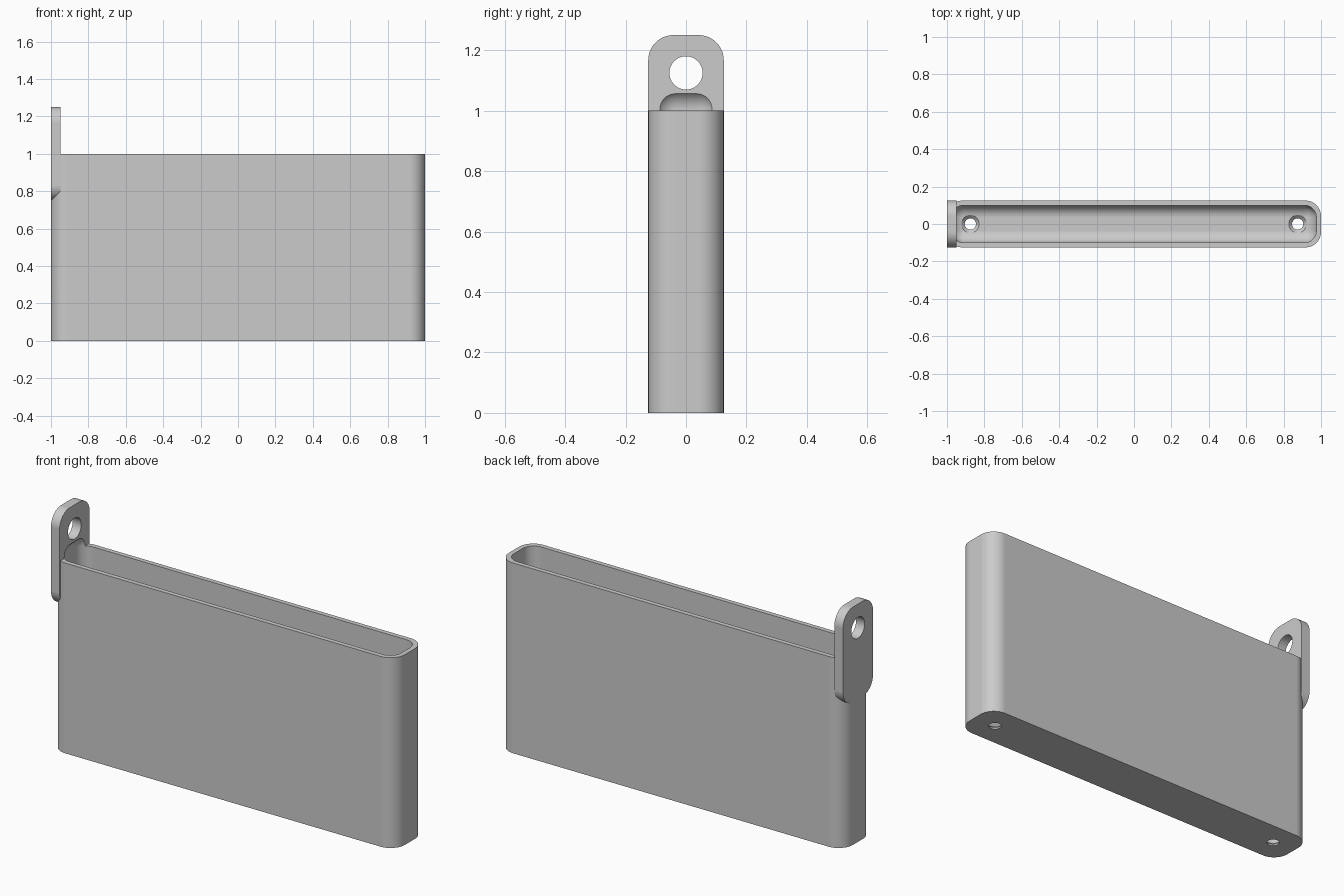
import bpy, bmesh, math
from mathutils import Matrix

if "Cube" in bpy.data.objects:
    bpy.data.objects.remove(bpy.data.objects["Cube"], do_unlink=True)

HALF_LENGTH, HALF_DEPTH, HEIGHT = 1.0, 0.125, 1.0
WALL, CORNER, TAB = 0.025, 0.083, 0.05
INNER_CORNER = 0.065

grey = bpy.data.materials.new("plain grey")
grey.use_nodes = True
grey.diffuse_color = (0.6, 0.6, 0.6, 1)
grey.node_tree.nodes["Principled BSDF"].inputs["Base Color"].default_value = (0.6, 0.6, 0.6, 1)


def make_object(name, bm):
    bmesh.ops.recalc_face_normals(bm, faces=bm.faces)
    mesh = bpy.data.meshes.new(name)
    bm.to_mesh(mesh)
    bm.free()
    mesh.materials.append(grey)
    obj = bpy.data.objects.new(name, mesh)
    bpy.context.collection.objects.link(obj)
    return obj


def rounded_box(name, low, high, radius, axis=None, segments=12):
    """Box with all edges rounded, or only those running along one axis."""
    bm = bmesh.new()
    size = [b - a for a, b in zip(low, high)]
    middle = [(a + b) / 2 for a, b in zip(low, high)]
    bmesh.ops.create_cube(bm, size=1, matrix=Matrix.Translation(middle) @ Matrix.Diagonal((*size, 1)))
    edges = [e for e in bm.edges if axis is None
             or abs(e.verts[0].co[axis] - e.verts[1].co[axis]) > 1e-4]
    bmesh.ops.bevel(bm, geom=edges, offset=radius, segments=segments,
                    profile=0.5, affect='EDGES')
    return make_object(name, bm)


def lathe(name, profile, matrix, steps=48):
    """Closed solid turned around its local z axis."""
    bm = bmesh.new()
    rings = [[bm.verts.new((r * math.cos(math.tau * i / steps),
                            r * math.sin(math.tau * i / steps), z))
              for i in range(steps)] for r, z in profile]
    for a, b in zip(rings, rings[1:]):
        for i in range(steps):
            j = (i + 1) % steps
            bm.faces.new((a[i], a[j], b[j], b[i]))
    bm.faces.new(rings[0])
    bm.faces.new(rings[-1])
    bm.transform(matrix)
    return make_object(name, bm)


def combine(target, tool, operation):
    mod = target.modifiers.new(operation.lower(), 'BOOLEAN')
    mod.operation, mod.solver, mod.object = operation, 'EXACT', tool
    bpy.context.view_layer.update()
    bpy.context.view_layer.objects.active = target
    bpy.ops.object.modifier_apply(modifier=mod.name)
    bpy.data.objects.remove(tool, do_unlink=True)


# Narrow tray body with a hanging tab on one end
holder = rounded_box("wall_holder", (-HALF_LENGTH, -HALF_DEPTH, 0),
                     (HALF_LENGTH, HALF_DEPTH, HEIGHT), CORNER, axis=2)
tab = rounded_box("hanging_tab", (-HALF_LENGTH, -HALF_DEPTH, 0.75),
                  (TAB - HALF_LENGTH, HALF_DEPTH, 1.25), CORNER, axis=0)
combine(holder, tab, 'UNION')

# Soft-edged cavity, which also hollows the foot of the tab
cavity = rounded_box("cavity_cutter", (WALL - HALF_LENGTH, WALL - HALF_DEPTH, WALL),
                     (HALF_LENGTH - WALL, HALF_DEPTH - WALL, 1.07), INNER_CORNER)
combine(holder, cavity, 'DIFFERENCE')

# Hole through the tab
tab_hole = lathe("tab_hole_cutter", [(0.055, -0.1), (0.055, 0.1)],
                 Matrix.Translation((-0.975, 0, 1.125)) @ Matrix.Rotation(math.pi / 2, 4, 'Y'))
combine(holder, tab_hole, 'DIFFERENCE')

# Countersunk screw holes in the floor
for side in (-1, 1):
    screw = lathe("screw_hole_cutter", [(0.03, -0.05), (0.03, 0.008), (0.062, 0.04), (0.062, 0.12)],
                  Matrix.Translation((side * 0.875, 0, 0)))
    combine(holder, screw, 'DIFFERENCE')

# Smooth rounded corners, crisp edges and flat walls
bpy.ops.object.select_all(action='DESELECT')
holder.select_set(True)
bpy.context.view_layer.objects.active = holder
bpy.ops.object.shade_smooth_by_angle(angle=math.radians(30))
weighted = holder.modifiers.new("flat walls", 'WEIGHTED_NORMAL')
weighted.keep_sharp = True
